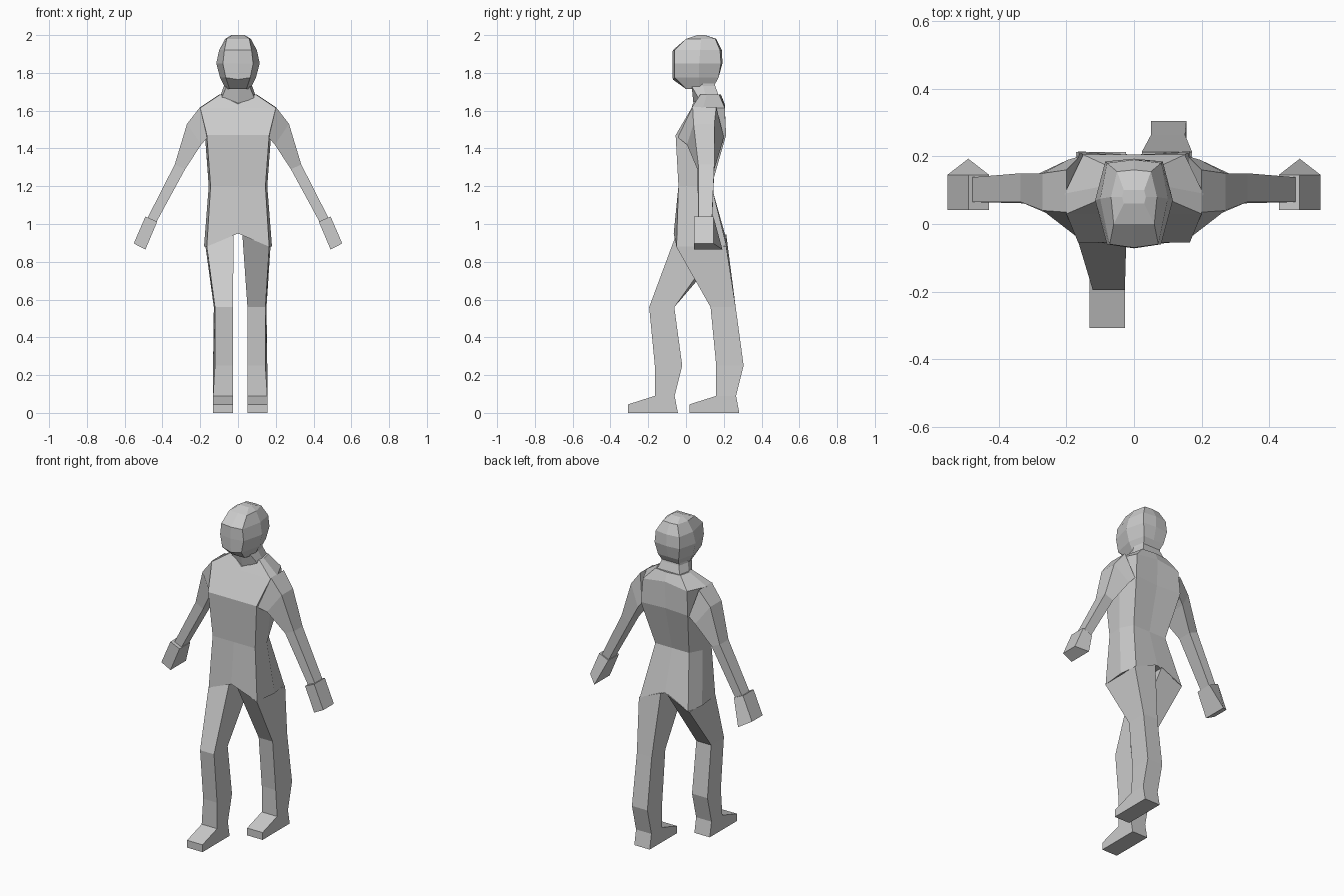
import bpy
import bmesh


def loft(name, rings):
    """Skin a list of equal-length point rings and cap both ends."""
    bm = bmesh.new()
    vs = [[bm.verts.new(p) for p in ring] for ring in rings]
    n = len(rings[0])
    for a, b in zip(vs, vs[1:]):
        for i in range(n):
            j = (i + 1) % n
            bm.faces.new((a[i], a[j], b[j], b[i]))
    bm.faces.new(vs[0][::-1])
    bm.faces.new(vs[-1])
    bmesh.ops.recalc_face_normals(bm, faces=bm.faces)
    mesh = bpy.data.meshes.new(name)
    bm.to_mesh(mesh)
    bm.free()
    obj = bpy.data.objects.new(name, mesh)
    bpy.context.collection.objects.link(obj)
    return obj


def body_ring(z, xf, yf, xs, ys, xb, yb, cf=0, cb=0, dzf=0, dzb=0):
    """Symmetric 8-point ring: front corner, side, back corner, centre points."""
    return [(0, yf + cf, z + dzf), (xf, yf, z), (xs, ys, z), (xb, yb, z),
            (0, yb + cb, z + dzb), (-xb, yb, z), (-xs, ys, z), (-xf, yf, z)]


# Torso, from hips to the base of the neck
loft("torso", [body_ring(*r) for r in (
    (0.88, 0.165, -0.05, 0.18, 0.10, 0.165, 0.215, -0.015, -0.01, 0.07, 0.07),
    (1.20, 0.145, -0.04, 0.155, 0.06, 0.115, 0.135, 0, 0),
    (1.47, 0.165, -0.055, 0.175, 0.08, 0.16, 0.212, 0, -0.012),
    (1.615, 0.20, 0.03, 0.205, 0.09, 0.15, 0.205, 0, 0, 0, 0.02),
    (1.685, 0.095, 0.075, 0.10, 0.11, 0.085, 0.175, -0.04, 0.01, -0.05, 0),
)])

# Neck
loft("neck", [body_ring(*r) for r in (
    (1.66, 0.09, 0.07, 0.10, 0.11, 0.085, 0.18, -0.03, 0, -0.03, 0),
    (1.73, 0.06, 0.03, 0.075, 0.09, 0.06, 0.155),
    (1.80, 0.06, 0.03, 0.07, 0.09, 0.06, 0.14),
)])

# Head
loft("head", [body_ring(*r) for r in (
    (1.715, 0.045, 0.0, 0.065, 0.07, 0.05, 0.14),
    (1.775, 0.065, -0.06, 0.095, 0.07, 0.07, 0.172, -0.01, 0, -0.01, 0),
    (1.85, 0.08, -0.06, 0.115, 0.07, 0.085, 0.185, -0.012, 0.008),
    (1.92, 0.072, -0.06, 0.10, 0.075, 0.08, 0.18, -0.01, 0.01),
    (1.98, 0.06, 0.0, 0.068, 0.08, 0.05, 0.155, 0, 0.005),
    (2.00, 0.03, 0.06, 0.035, 0.08, 0.03, 0.10),
)])


def arm_ring(side, xo, zo, fo, bo, xi, zi, fi, bi):
    """Outer edge then inner edge, each with its front and back y."""
    return [(side * xo, fo, zo), (side * xo, bo, zo),
            (side * xi, bi, zi), (side * xi, fi, zi)]


# Arms and mitten hands
for label, side in (("left", 1), ("right", -1)):
    loft(label + "_arm", [arm_ring(side, *r) for r in (
        (0.20, 1.62, 0.035, 0.16, 0.16, 1.46, -0.045, 0.20),
        (0.27, 1.53, 0.04, 0.15, 0.195, 1.42, 0.005, 0.19),
        (0.335, 1.315, 0.065, 0.15, 0.28, 1.29, 0.06, 0.15),
        (0.48, 1.03, 0.065, 0.138, 0.435, 1.005, 0.065, 0.138),
    )])
    loft(label + "_hand", [arm_ring(side, *r) for r in (
        (0.49, 1.04, 0.042, 0.145, 0.428, 1.012, 0.042, 0.145),
        (0.552, 0.897, 0.042, 0.145, 0.49, 0.865, 0.042, 0.193),
    )])


def leg_ring(side, xi, xf, xb, yf, yb, z, zi=None):
    """Quad ring: inner edge at xi, outer front at xf, outer back at xb."""
    zi = z if zi is None else zi
    return [(side * xi, yf, zi), (side * xf, yf, z),
            (side * xb, yb, z), (side * xi, yb, zi)]


# Legs in mid-stride: the same lower leg, one forward and one back
for label, side, x0, dy in (("right", -1, 0.027, 0.0), ("left", 1, 0.05, 0.325)):
    w = x0 + 0.095
    loft(label + "_leg", [
        leg_ring(side, 0.023, 0.165, 0.172, -0.052, 0.213, 0.88, 0.945),
        leg_ring(side, x0, w, w + 0.006, dy - 0.195, dy - 0.062, 0.56),
        leg_ring(side, x0, w, w + 0.01, dy - 0.165, dy - 0.02, 0.25),
        leg_ring(side, x0, w + 0.01, w + 0.01, dy - 0.165, dy - 0.06, 0.09),
    ])
    # Foot: side profile carried across the width
    profile = [(-0.043, 0), (-0.307, 0), (-0.307, 0.045), (-0.165, 0.09), (-0.06, 0.09)]
    loft(label + "_foot", [[(side * x, y + dy, z) for y, z in profile]
                           for x in (x0, w + 0.01)])
